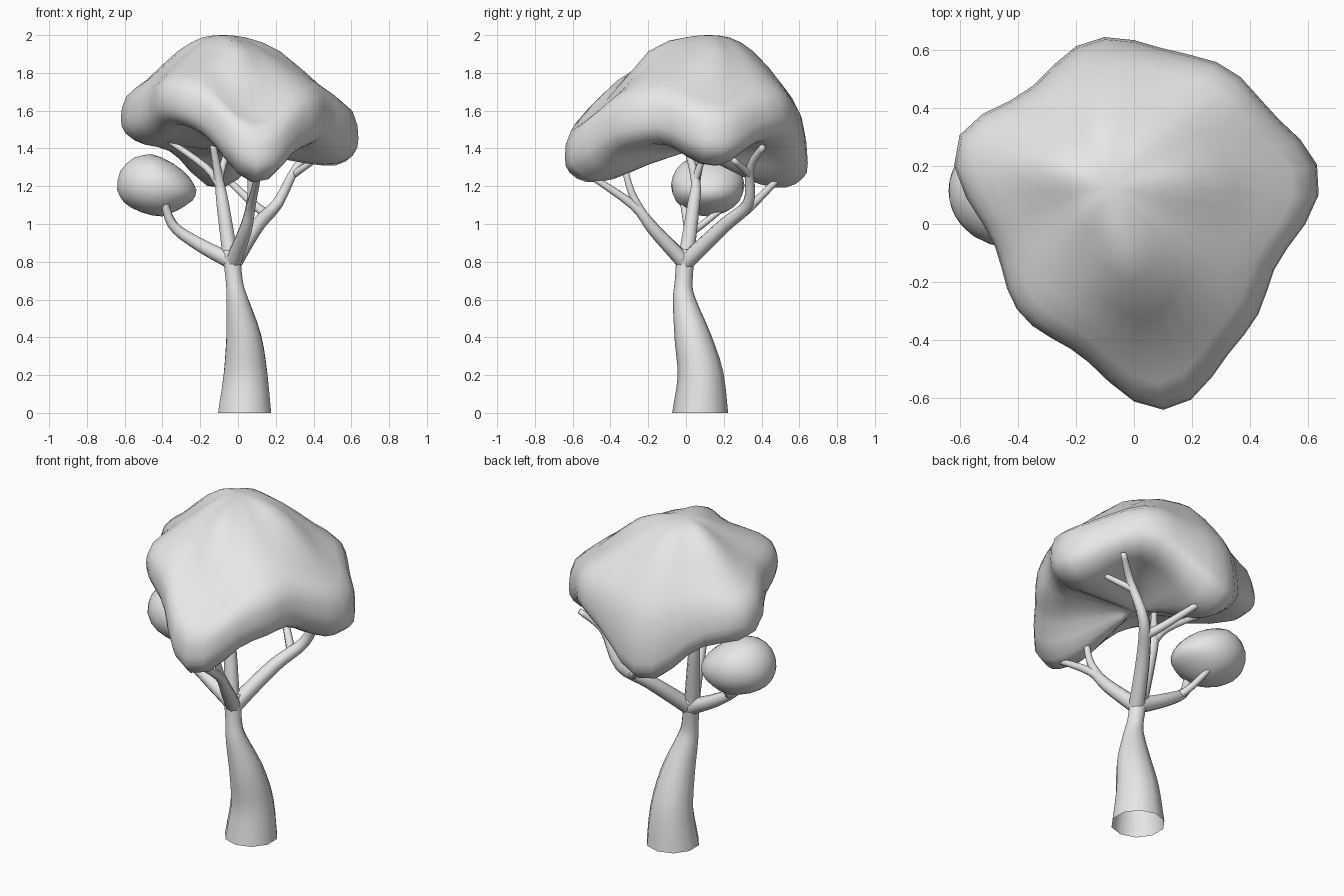
import bpy, bmesh, math
from mathutils import Vector

if "Cube" in bpy.data.objects:
    bpy.data.objects.remove(bpy.data.objects["Cube"])

grey = bpy.data.materials.new("plain_grey")
grey.diffuse_color = (0.8, 0.8, 0.8, 1)
grey.use_nodes = True
grey.node_tree.nodes["Principled BSDF"].inputs["Base Color"].default_value = grey.diffuse_color
UP = Vector((0, 0, 1))


def smooth_line(pts, n):
    """Catmull-Rom curve through the points, n steps per span."""
    pts = [Vector(p) for p in pts]
    last = len(pts) - 1
    out = []
    for i in range(last):
        a, b, c, d = (pts[min(max(i + j, 0), last)] for j in (-1, 0, 1, 2))
        for s in range(n):
            t = s / n
            out.append(0.5 * (2 * b + (c - a) * t + (2 * a - 5 * b + 4 * c - d) * t * t
                              + (3 * b - a - 3 * c + d) * t ** 3))
    return out + [pts[-1]]


def finish(name, bm):
    bmesh.ops.remove_doubles(bm, verts=bm.verts, dist=0.0005)
    bmesh.ops.recalc_face_normals(bm, faces=bm.faces)
    for f in bm.faces:
        f.smooth = True
    me = bpy.data.meshes.new(name)
    bm.to_mesh(me)
    bm.free()
    me.materials.append(grey)
    bpy.context.collection.objects.link(bpy.data.objects.new(name, me))


def skin_rings(bm, rings):
    vs = [[bm.verts.new(p) for p in r] for r in rings]
    k = len(vs[0])
    for r0, r1 in zip(vs, vs[1:]):
        for i in range(k):
            j = (i + 1) % k
            bm.faces.new((r0[i], r0[j], r1[j], r1[i]))
    return vs


def tube(name, line, radii, sides, level_start=False):
    """Limb along a line with a radius at each point."""
    rings = []
    for i, (p, r) in enumerate(zip(line, radii)):
        q = UP.rotation_difference(line[min(i + 1, len(line) - 1)] - line[max(i - 1, 0)])
        ring = []
        for s in range(sides):
            ang = 2 * math.pi * (s + 0.5) / sides
            off = Vector((math.cos(ang), math.sin(ang), 0)) * r
            ring.append(p + (off if level_start and i == 0 else q @ off))
        rings.append(ring)
    bm = bmesh.new()
    vs = skin_rings(bm, rings)
    bm.faces.new(vs[-1])
    finish(name, bm)


def branch(name, r0, r1, *pts):
    line = smooth_line(pts, 4)
    n = len(line) - 1
    tube(name, line, [r0 + (r1 - r0) * i / n for i in range(n + 1)], 8)


# Trunk, open at the ground
trunk = smooth_line([(.035, .075, 0, .148), (.04, .077, .2, .122), (.03, .035, .4, .097),
                     (-.005, -.01, .6, .06), (-.02, -.012, .7, .047), (-.037, 0, .86, .05)], 3)
tube("trunk", [p.xyz for p in trunk], [p.w for p in trunk], 10, level_start=True)

# Branches and twigs
branch("left_branch", .046, .018, (-.03, 0, .8), (-.22, .02, .9), (-.35, .01, 1), (-.395, -.02, 1.15))
branch("left_twig", .022, .016, (-.3, .02, .95), (-.34, .09, 1), (-.38, .19, 1.08))
branch("front_branch", .046, .015, (-.03, 0, .79), (.04, -.17, .97), (.07, -.28, 1.1), (.11, -.53, 1.27))
branch("front_twig", .026, .015, (.055, -.22, 1.04), (.07, -.29, 1.17), (.06, -.34, 1.36))
branch("middle_branch", .045, .017, (-.04, 0, .82), (-.08, .04, 1.1), (-.1, .05, 1.23), (-.135, 0, 1.43))
branch("middle_left_twig", .025, .015, (-.09, .05, 1.19), (-.17, .07, 1.3), (-.38, .12, 1.45))
branch("middle_right_twig", .022, .015, (-.1, .05, 1.24), (-.05, .11, 1.41))
branch("right_branch", .046, .016, (-.02, 0, .8), (.1, .2, .99), (.21, .33, 1.11),
       (.31, .34, 1.3), (.42, .41, 1.41))
branch("right_twig", .021, .014, (.29, .34, 1.26), (.41, .25, 1.34))
branch("back_twig", .03, .016, (.16, .28, 1.05), (.1, .34, 1.09), (-.07, .5, 1.25))

# Crown: lobes bulge out and droop around a dome
# (direction, angular width, bulge, droop of the rim, droop of the shoulder)
lobes = [(16, 25, .21, .16, .12), (58, 22, .15, 0, .03), (102, 28, .2, .28, .08),
         (155, 23, .22, .04, .06), (218, 24, .05, -.06, 0), (281, 24, .2, .25, .22),
         (322, 20, .07, .05, .04)]
MID = 1.38
columns = []
for k in range(40):
    deg = k * 9
    r, low, shoulder = .45, 1.47, 1.82
    for at, width, bulge, droop, slope in lobes:
        gap = (deg - at + 180) % 360 - 180
        w = math.exp(-(gap / width) ** 2)
        r += bulge * w
        low -= droop * w
        shoulder -= slope * w
    wide = low + .13
    d = Vector((math.cos(math.radians(deg)), math.sin(math.radians(deg)), 0))
    # (radius factor, height, drift towards the off-centre apex)
    profile = [(0, MID, 0), (.3, MID + (low - MID) * .4, 0), (.6, MID + (low - MID) * .9, 0),
               (.82, low, 0), (.96, low + .05, 0), (1, wide, 0),
               (.95, wide + (shoulder - wide) * .57, 0), (.75, shoulder, .2),
               (.43, 1.915, .65), (.18, 1.988, .95), (0, 2, 1)]
    columns.append(smooth_line([d * (r * f) + Vector((-.08 * s, .12 * s, z))
                                for f, z, s in profile], 2))
bm = bmesh.new()
skin_rings(bm, list(zip(*columns)))
finish("crown", bm)

# Small separate clump of leaves on the left
bm = bmesh.new()
bmesh.ops.create_icosphere(bm, subdivisions=3, radius=1)
for v in bm.verts:
    x, y, z = v.co
    z *= 1 - .3 * max(x, 0)
    v.co = (-.43 + .21 * x - .03 * z, .115 + .195 * y, 1.205 + .165 * z - .025 * x * x * (1 - z * z))
finish("small_leaf_clump", bm)
